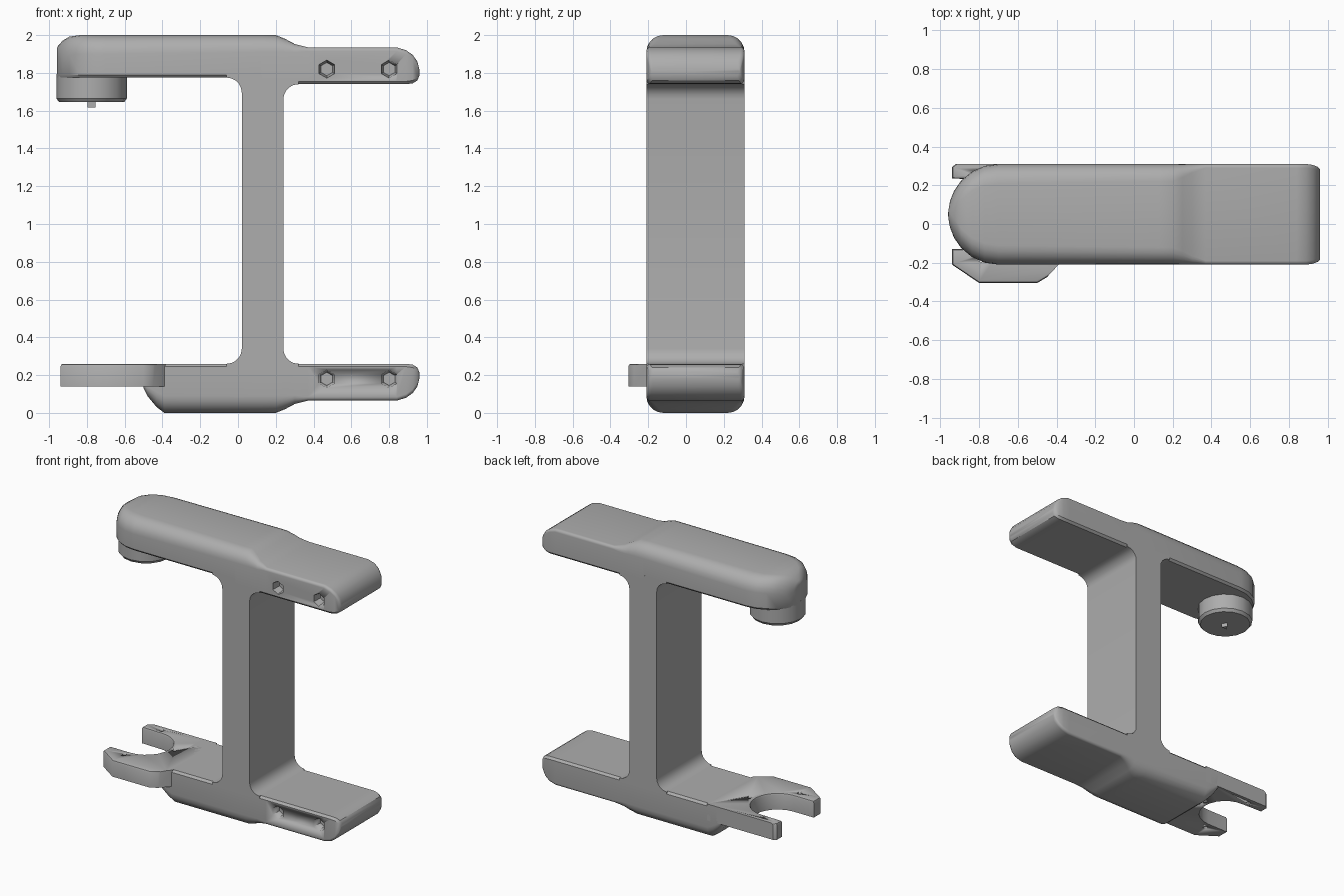
import bpy, bmesh, math
from mathutils import Matrix

if "Cube" in bpy.data.objects:
    bpy.data.objects.remove(bpy.data.objects["Cube"])

GREY = (0.42, 0.42, 0.42, 1)
grey = bpy.data.materials.new("plain grey")
grey.use_nodes = True
grey.diffuse_color = GREY
grey.node_tree.nodes["Principled BSDF"].inputs["Base Color"].default_value = GREY

YC, HALF = 0.05, 0.26          # centre and half depth of the frame
HUB_X, HUB_Y = -0.775, 0.05    # axis shared by the hub and the fork slot


def finish(name, bm, angle=35):
    bmesh.ops.recalc_face_normals(bm, faces=bm.faces)
    me = bpy.data.meshes.new(name)
    bm.to_mesh(me)
    bm.free()
    me.materials.append(grey)
    ob = bpy.data.objects.new(name, me)
    bpy.context.collection.objects.link(ob)
    bpy.ops.object.select_all(action="DESELECT")
    ob.select_set(True)
    bpy.context.view_layer.objects.active = ob
    bpy.ops.object.shade_smooth_by_angle(angle=math.radians(angle))
    return ob


def cut(ob, cutter):
    mod = ob.modifiers.new("holes", "BOOLEAN")
    mod.operation, mod.solver, mod.object = "DIFFERENCE", "EXACT", cutter
    bpy.context.view_layer.objects.active = ob
    bpy.ops.object.modifier_apply(modifier=mod.name)
    bpy.data.objects.remove(cutter)


def prism(points, vec):
    """Solid made by extruding a closed outline along vec."""
    bm = bmesh.new()
    face = bm.faces.new([bm.verts.new(p) for p in points])
    new = bmesh.ops.extrude_face_region(bm, geom=[face])["geom"]
    top = [v for v in new if isinstance(v, bmesh.types.BMVert)]
    bmesh.ops.translate(bm, verts=top, vec=vec)
    return bm


def ring(w, inner, outer, r):
    """Arm cross-section: rounded outer corners, slightly eased inner ones."""
    r = min(r, w * 0.95, (outer - inner) * 0.8)
    e = min(0.015, w * 0.3)
    half = [(w - e, inner), (w, inner + e)]
    for i in range(6):
        a = math.pi / 2 * i / 5
        half.append((w - r + r * math.cos(a), outer - r + r * math.sin(a)))
    return half + [(-y, z) for y, z in reversed(half)]


def arm(name, sections, flip):
    bm = bmesh.new()
    loops = []
    for x, w, inner, outer, r in sections:
        loops.append([bm.verts.new((x, YC + y, 2 - z if flip else z))
                      for y, z in ring(w, inner, outer, r)])
    for a, b in zip(loops, loops[1:]):
        for i in range(len(a)):
            j = (i + 1) % len(a)
            bm.faces.new((a[i], a[j], b[j], b[i]))
    bm.faces.new(loops[0])
    bm.faces.new(loops[-1])
    ob = finish(name, bm)
    # tapered six-sided screw recesses in the front
    holes = bmesh.new()
    for x in (0.47, 0.80):
        m = Matrix.Translation((x, -0.19, 0.18 if flip else 1.82)) @ Matrix.Rotation(math.pi / 2, 4, "X")
        bmesh.ops.create_cone(holes, cap_ends=True, segments=6, radius1=0.035,
                              radius2=0.052, depth=0.08, matrix=m)
    cut(ob, finish("cutter", holes))


# clamp side of an arm, shared by both arms (x, half width, inner z, outer z, radius)
tail = [
    (0.13, HALF, 1.74, 2.0, 0.09), (0.20, HALF, 1.74, 2.0, 0.09),
    (0.25, HALF, 1.74, 1.98, 0.07), (0.30, HALF, 1.74, 1.953, 0.045),
    (0.37, HALF, 1.74, 1.935, 0.02), (0.84, HALF, 1.74, 1.935, 0.02),
    (0.89, HALF, 1.74, 1.92, 0.02), (0.925, 0.255, 1.745, 1.895, 0.02),
    (0.95, 0.245, 1.76, 1.86, 0.02), (0.96, 0.235, 1.785, 1.82, 0.01),
]

# upper arm with a domed round end
dome, R = [], 0.12
for deg in (86, 75, 62, 48, 32, 16, 0):
    t = math.radians(deg)
    d = min(R, HALF * (1 - math.sin(t)) + 0.01)
    top = 2 - R + math.sqrt(R * R - (R - d) ** 2)
    dome.append((-0.70 - HALF * math.sin(t), HALF * math.cos(t), 1.775, top, 0.10))
arm("upper_arm", dome + [(0.12, HALF, 1.775, 2.0, 0.09)] + tail, False)

# lower arm with a sloped end
nose = [(-0.50, HALF, 1.74, 1.87, 0.03), (-0.48, HALF, 1.74, 1.91, 0.05),
        (-0.43, HALF, 1.74, 1.97, 0.08), (-0.39, HALF, 1.74, 2.0, 0.09)]
arm("lower_arm", nose + tail, True)


# post with filleted ends
def fillet(x, z, sx, sz, r=0.08):
    pts = []
    for i in range(6):
        a = math.pi / 2 * i / 5
        pts.append((x + sx * r * (1 - math.cos(a)), YC - HALF, z + sz * r * math.sin(a)))
    return pts


outline = []
for x, z, sx, sz in ((0.02, 0.18, -1, -1), (0.24, 0.18, 1, -1),
                     (0.24, 1.82, 1, 1), (0.02, 1.855, -1, 1)):
    base = 0.34 if sz < 0 else (1.66 if sx > 0 else 1.695)
    arc = fillet(x, base, sx, sz)
    ex, ey, ez = arc[-1]
    arc.append((ex, ey, ez + sz * 0.03))
    outline += arc if sx * sz > 0 else arc[::-1]
finish("post", prism(outline, (0, 2 * HALF, 0)))

# round hub under the upper arm, with a small pin
hub = bmesh.new()
for r1, r2, z, h in ((0.172, 0.187, 1.655, 0.02), (0.187, 0.187, 1.73, 0.13)):
    bmesh.ops.create_cone(hub, cap_ends=True, segments=16, radius1=r1, radius2=r2,
                          depth=h, matrix=Matrix.Translation((HUB_X, HUB_Y, z)))
finish("hub", hub)
pin = bmesh.new()
bmesh.ops.create_cone(pin, cap_ends=True, segments=3, radius1=0.025, radius2=0.025,
                      depth=0.05, matrix=Matrix.Translation((HUB_X, HUB_Y, 1.642)))
finish("hub_pin", pin)

# fork with a U-shaped slot
slot = [(-0.94, 0.235)]
for i in range(13):
    a = math.pi / 2 - math.pi * i / 12
    slot.append((HUB_X + 0.18 * math.cos(a), HUB_Y + 0.18 * math.sin(a)))
slot.append((-0.94, -0.13))
plan = slot + [(-0.94, -0.21), (-0.80, -0.305), (-0.50, -0.305), (-0.45, -0.275),
               (-0.385, -0.205), (-0.385, 0.31), (-0.92, 0.31), (-0.94, 0.295)]
bm = prism([(x, y, 0.14) for x, y in plan], (0, 0, 0.12))
rim = [e for e in bm.edges if all(v.co.z > 0.25 for v in e.verts)
       and all(v.co.x < -0.39 or v.co.y < -0.25 for v in e.verts)]
bmesh.ops.bevel(bm, geom=rim, offset=0.015, segments=2, affect="EDGES", profile=0.5)
fork = finish("fork", bm)
holes = bmesh.new()
for x, y in ((-0.79, -0.18), (-0.555, 0.06), (-0.80, 0.265)):
    bmesh.ops.create_cone(holes, cap_ends=True, segments=6, radius1=0.017, radius2=0.017,
                          depth=0.3, matrix=Matrix.Translation((x, y, 0.2)))
cut(fork, finish("cutter", holes))
